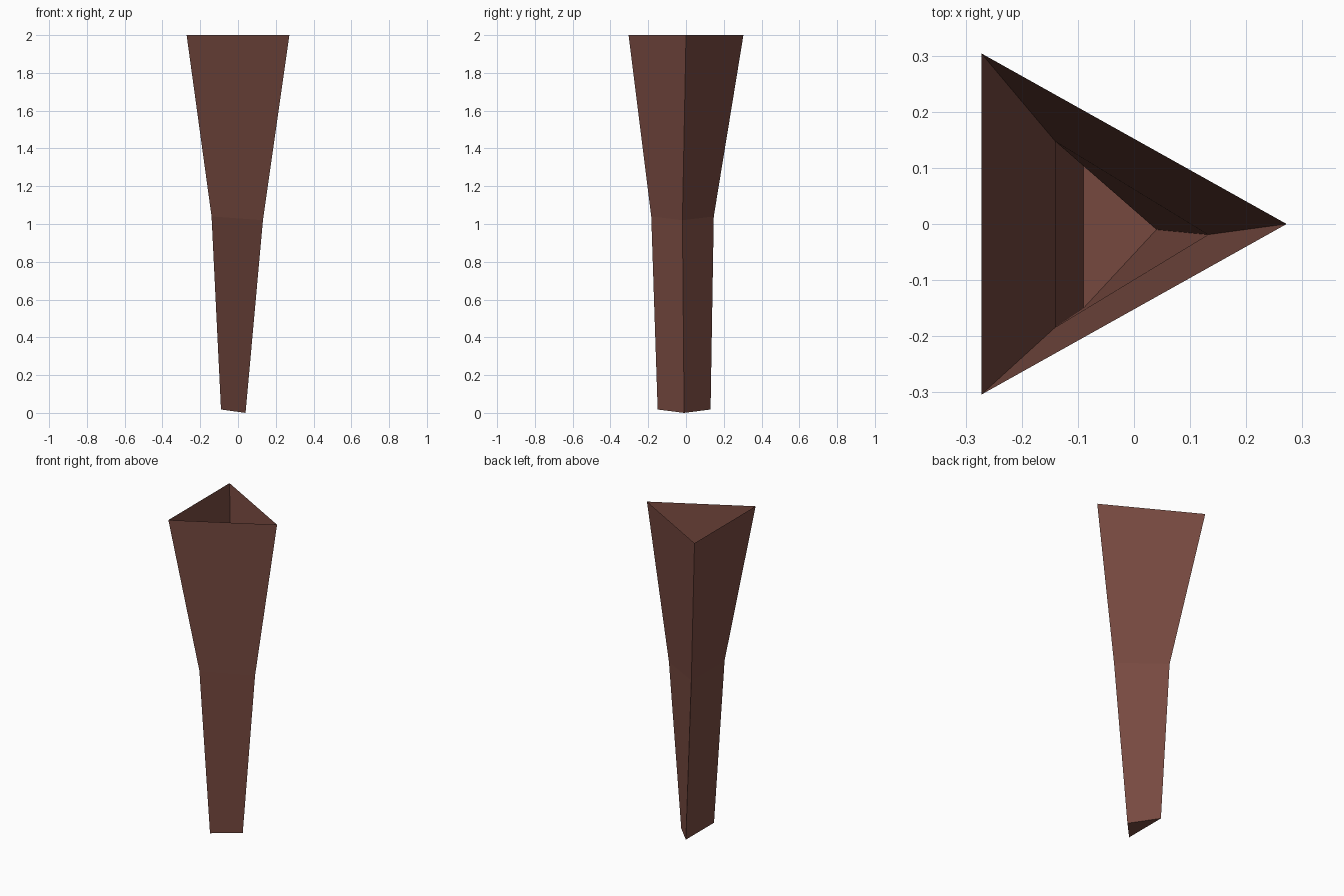
import bpy, bmesh

if "Cube" in bpy.data.objects:
    bpy.data.objects.remove(bpy.data.objects["Cube"])

# Flat reddish brown
mat = bpy.data.materials.new("reddish brown")
mat.diffuse_color = (0.19, 0.07, 0.053, 1)
mat.use_nodes = True
mat.node_tree.nodes["Principled BSDF"].inputs["Base Color"].default_value = mat.diffuse_color

# Triangular cross-sections from foot to open rim: back left, front left, right corner
rings = [
    [(-0.09, 0.13, 0.018), (-0.09, -0.15, 0.018), (0.04, -0.01, 0.0)],
    [(-0.14, 0.147, 1.04), (-0.14, -0.184, 1.04), (0.132, -0.019, 1.02)],
    [(-0.272, 0.304, 2.0), (-0.272, -0.304, 2.0), (0.272, 0.0, 2.0)],
]

bm = bmesh.new()
loops = [[bm.verts.new(p) for p in ring] for ring in rings]

# Side walls
for low, high in zip(loops, loops[1:]):
    for i in range(3):
        j = (i + 1) % 3
        bm.faces.new((low[i], low[j], high[j], high[i]))

# Closed foot, the top stays open
bm.faces.new(reversed(loops[0]))

mesh = bpy.data.meshes.new("tapered_leg")
bm.to_mesh(mesh)
bm.free()
mesh.materials.append(mat)
leg = bpy.data.objects.new("tapered_leg", mesh)
bpy.context.collection.objects.link(leg)
